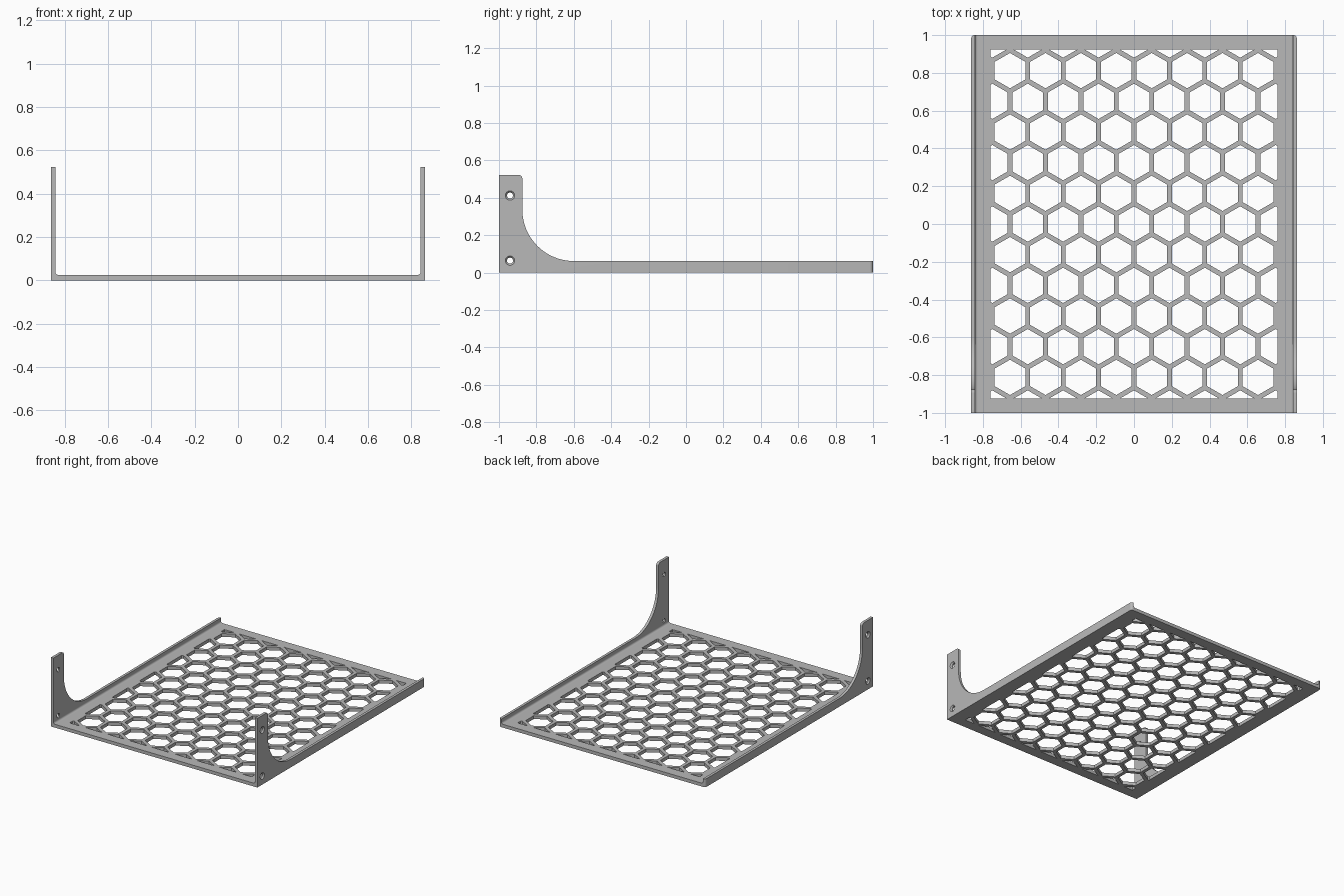
import bpy, bmesh, math
from mathutils import Vector

if "Cube" in bpy.data.objects:
    bpy.data.objects.remove(bpy.data.objects["Cube"])

W, T, FLOOR = 0.862, 0.02, 0.025      # half width, wall thickness, floor thickness
PITCH, HEX_R = 0.1875, 0.0935         # hexagon spacing and hole radius
WIN_X, WIN_Y = 0.76, 0.923            # half size of perforated window

grey = bpy.data.materials.new("light grey")
grey.diffuse_color = (0.48, 0.48, 0.48, 1)
grey.use_nodes = True
grey.node_tree.nodes["Principled BSDF"].inputs["Base Color"].default_value = grey.diffuse_color


def make_object(name, bm):
    bmesh.ops.recalc_face_normals(bm, faces=bm.faces)
    mesh = bpy.data.meshes.new(name)
    bm.to_mesh(mesh)
    bm.free()
    mesh.materials.append(grey)
    ob = bpy.data.objects.new(name, mesh)
    bpy.context.collection.objects.link(ob)
    return ob


def extrude(bm, points, direction):
    face = bm.faces.new([bm.verts.new(p) for p in points])
    out = bmesh.ops.extrude_face_region(bm, geom=[face])["geom"]
    bmesh.ops.translate(bm, vec=direction,
                        verts=[v for v in out if isinstance(v, bmesh.types.BMVert)])


def cut(ob, cutter):
    cutter.hide_render = True
    mod = ob.modifiers.new("cut", "BOOLEAN")
    mod.operation, mod.solver, mod.object = "DIFFERENCE", "EXACT", cutter
    bpy.context.view_layer.update()
    mesh = bpy.data.meshes.new_from_object(
        ob.evaluated_get(bpy.context.evaluated_depsgraph_get()))
    ob.modifiers.clear()
    ob.data = mesh
    bpy.data.objects.remove(cutter)


def mirror(ob):
    ob.modifiers.new("mirror", "MIRROR").use_mirror_merge = False


def arc(cx, cz, r, a0, a1, n):
    angles = [math.radians(a0 + (a1 - a0) * i / n) for i in range(n + 1)]
    return [(cx + r * math.cos(a), cz + r * math.sin(a)) for a in angles]


# Floor plate
bm = bmesh.new()
x = W - T
extrude(bm, [(-x, -1, 0), (x, -1, 0), (x, 1, 0), (-x, 1, 0)], (0, 0, FLOOR))
floor = make_object("floor_plate", bm)

# Honeycomb holes, trimmed to the window
bm = bmesh.new()
for row in range(-6, 7):
    for col in range(-5, 6):
        cx = (col + 0.5 * (row % 2)) * PITCH
        cy = row * PITCH * math.sqrt(3) / 2
        if abs(cx) - PITCH * 0.43 > WIN_X - 0.005:
            continue
        extrude(bm, [(cx + HEX_R * math.sin(k * math.pi / 3),
                      cy + HEX_R * math.cos(k * math.pi / 3), -0.05) for k in range(6)],
                (0, 0, 0.15))
for n, d in (((1, 0, 0), WIN_X), ((-1, 0, 0), WIN_X), ((0, 1, 0), WIN_Y), ((0, -1, 0), WIN_Y)):
    bmesh.ops.bisect_plane(bm, geom=bm.verts[:] + bm.edges[:] + bm.faces[:],
                           plane_co=Vector(n) * d, plane_no=n, clear_outer=True)
    bmesh.ops.holes_fill(bm, edges=[e for e in bm.edges if e.is_boundary], sides=0)
cut(floor, make_object("hex_cutter", bm))

# Side wall: low lip sweeping up into a tall mounting tab at the front
profile = [(-1, 0), (1, 0), (1, 0.062)]
profile += arc(-0.6, 0.337, 0.275, 270, 180, 24)
profile += arc(-0.895, 0.502, 0.02, 0, 90, 6)
profile += [(-1, 0.522)]
bm = bmesh.new()
extrude(bm, [(W - T, y, z) for y, z in profile], (T, 0, 0))
corner = [e for e in bm.edges
          if all(v.co.y > 0.999 and v.co.x > W - 0.001 for v in e.verts)]
bmesh.ops.bevel(bm, geom=corner, offset=0.018, segments=6, profile=0.5, affect="EDGES")
wall = make_object("side_wall", bm)

# Countersunk screw holes
bm = bmesh.new()
for hz in (0.064, 0.412):
    rings = []
    for rx, r in ((W - 0.05, 0.016), (W - 0.01, 0.016), (W, 0.025), (W + 0.02, 0.025)):
        rings.append([bm.verts.new((rx, y, z)) for y, z in arc(-0.941, hz, r, 0, 348.75, 31)])
    for a, b in zip(rings, rings[1:]):
        for i in range(32):
            j = (i + 1) % 32
            bm.faces.new((a[i], a[j], b[j], b[i]))
    bm.faces.new(rings[0])
    bm.faces.new(rings[-1])
cut(wall, make_object("screw_cutter", bm))
mirror(wall)

# Small inside fillet between floor and wall
R = 0.014
bm = bmesh.new()
pts = [(W - T, FLOOR)] + arc(W - T - R, FLOOR + R, R, 0, -90, 6)
extrude(bm, [(px, -1, pz) for px, pz in pts], (0, 2, 0))
fillet = make_object("inner_fillet", bm)
mirror(fillet)

# Smooth the curved parts, keep hard edges
for ob in (wall, fillet):
    bpy.ops.object.select_all(action="DESELECT")
    ob.select_set(True)
    bpy.context.view_layer.objects.active = ob
    bpy.ops.object.shade_smooth_by_angle(angle=math.radians(25))
